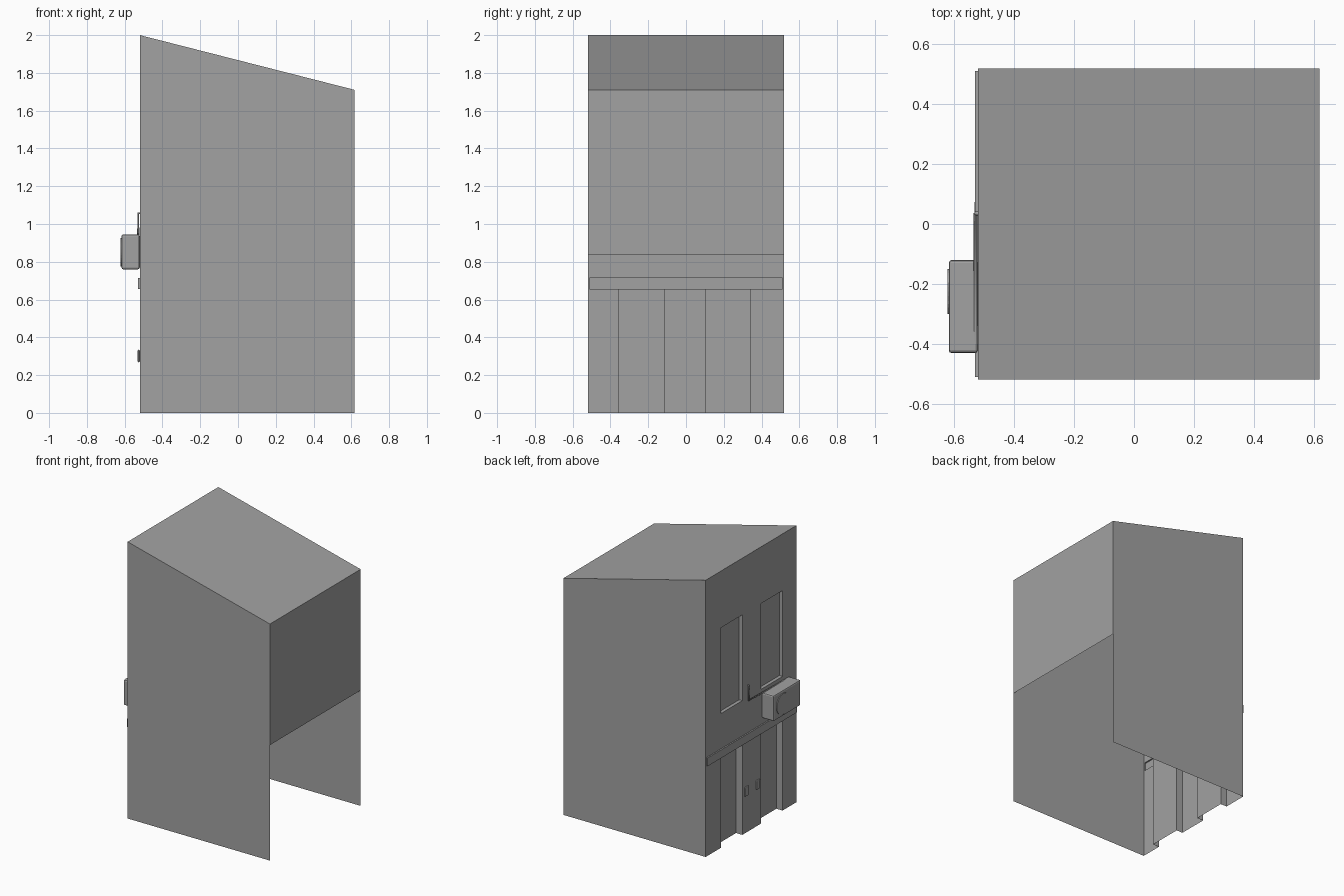
import bpy, bmesh
from mathutils import Matrix, Vector

cube = bpy.data.objects.get("Cube")
if cube:
    bpy.data.objects.remove(cube, do_unlink=True)

grey = bpy.data.materials.new("plain grey")
grey.use_nodes = True
COLOUR = (0.36, 0.36, 0.36, 1)
grey.diffuse_color = COLOUR
grey.node_tree.nodes["Principled BSDF"].inputs["Base Color"].default_value = COLOUR

FACE, REAR, SIDE = -0.52, 0.618, 0.518   # wall planes
TALL, LOW, SOFFIT = 2.0, 1.71, 0.835     # roof heights and rear wall bottom


def finish(name, bm):
    bmesh.ops.remove_doubles(bm, verts=bm.verts, dist=0.0001)
    mesh = bpy.data.meshes.new(name)
    bm.to_mesh(mesh)
    bm.free()
    mesh.materials.append(grey)
    obj = bpy.data.objects.new(name, mesh)
    bpy.context.collection.objects.link(obj)
    return obj


def face(bm, *points):
    bm.faces.new([bm.verts.new(p) for p in points])


def box(name, low, high, bevel=0.0):
    low, high = Vector(low), Vector(high)
    bm = bmesh.new()
    bmesh.ops.create_cube(bm, size=1)
    for v in bm.verts:
        v.co = (low + high) / 2 + v.co * (high - low)
    obj = finish(name, bm)
    if bevel:
        mod = obj.modifiers.new("rounded edges", 'BEVEL')
        mod.width, mod.segments = bevel, 2
    return obj


# Side walls, sloped roof and the rear wall that stops above the open back
bm = bmesh.new()
for y in (-SIDE, SIDE):
    points = [(FACE, y, 0), (REAR, y, 0), (REAR, y, LOW), (FACE, y, TALL)]
    face(bm, *(points if y < 0 else points[::-1]))
face(bm, (FACE, -SIDE, TALL), (REAR, -SIDE, LOW), (REAR, SIDE, LOW), (FACE, SIDE, TALL))
face(bm, (REAR, -SIDE, SOFFIT), (REAR, SIDE, SOFFIT), (REAR, SIDE, LOW), (REAR, -SIDE, LOW))
finish("walls_and_roof", bm)

# Facade: a grid of panels pushed in for openings and out for the band
ys = [-SIDE, -0.51, -0.36, -0.115, 0.10, 0.345, 0.51, SIDE]
zs = [0, 0.655, 0.715, 0.97, 1.59, TALL]


def plane(column, row):
    if row == 1 and 0 < column < 6:
        return FACE - 0.01
    if column in (2, 4):
        return FACE + {0: 0.05, 3: 0.025}.get(row, 0)
    return FACE


bm = bmesh.new()
for c in range(len(ys) - 1):
    for r in range(len(zs) - 1):
        x, y0, y1, z0, z1 = plane(c, r), ys[c], ys[c + 1], zs[r], zs[r + 1]
        face(bm, (x, y0, z0), (x, y0, z1), (x, y1, z1), (x, y1, z0))
        # reveals between neighbouring panels
        if c + 2 < len(ys) and plane(c + 1, r) != x:
            n = plane(c + 1, r)
            face(bm, (x, y1, z0), (x, y1, z1), (n, y1, z1), (n, y1, z0))
        if r + 2 < len(zs) and plane(c, r + 1) != x:
            n = plane(c, r + 1)
            face(bm, (x, y0, z1), (n, y0, z1), (n, y1, z1), (x, y1, z1))
bmesh.ops.remove_doubles(bm, verts=bm.verts, dist=0.0001)
bmesh.ops.recalc_face_normals(bm, faces=bm.faces)
if sum(f.normal.x for f in bm.faces) > 0:
    bmesh.ops.reverse_faces(bm, faces=bm.faces)
finish("facade", bm)

# Air conditioner with a round fan cover
box("air_conditioner", (-0.617, -0.43, 0.76), (FACE, -0.12, 0.945), 0.01)
bm = bmesh.new()
bmesh.ops.create_cone(bm, cap_ends=True, segments=32, radius1=0.075, radius2=0.075,
                      depth=0.008, matrix=Matrix.Translation((-0.618, -0.225, 0.85))
                      @ Matrix.Rotation(1.5708, 4, 'Y'))
finish("fan_cover", bm)

# Pipe from the wall down and along to the air conditioner
curve = bpy.data.curves.new("drain_pipe", 'CURVE')
curve.dimensions = '3D'
curve.bevel_depth, curve.bevel_resolution = 0.006, 1
path = [(FACE, 0.035, 1.057), (-0.528, 0.035, 1.057), (-0.528, 0.035, 0.95),
        (-0.528, -0.40, 0.94)]
spline = curve.splines.new('POLY')
spline.points.add(len(path) - 1)
for point, co in zip(spline.points, path):
    point.co = (*co, 1)
curve.materials.append(grey)
pipe = bpy.data.objects.new("drain_pipe", curve)
bpy.context.collection.objects.link(pipe)

# Door bells on the middle pier
for name, y in (("left_door_bell", 0.057), ("right_door_bell", -0.072)):
    box(name, (-0.531, y - 0.021, 0.268), (FACE, y + 0.021, 0.335), 0.006)
